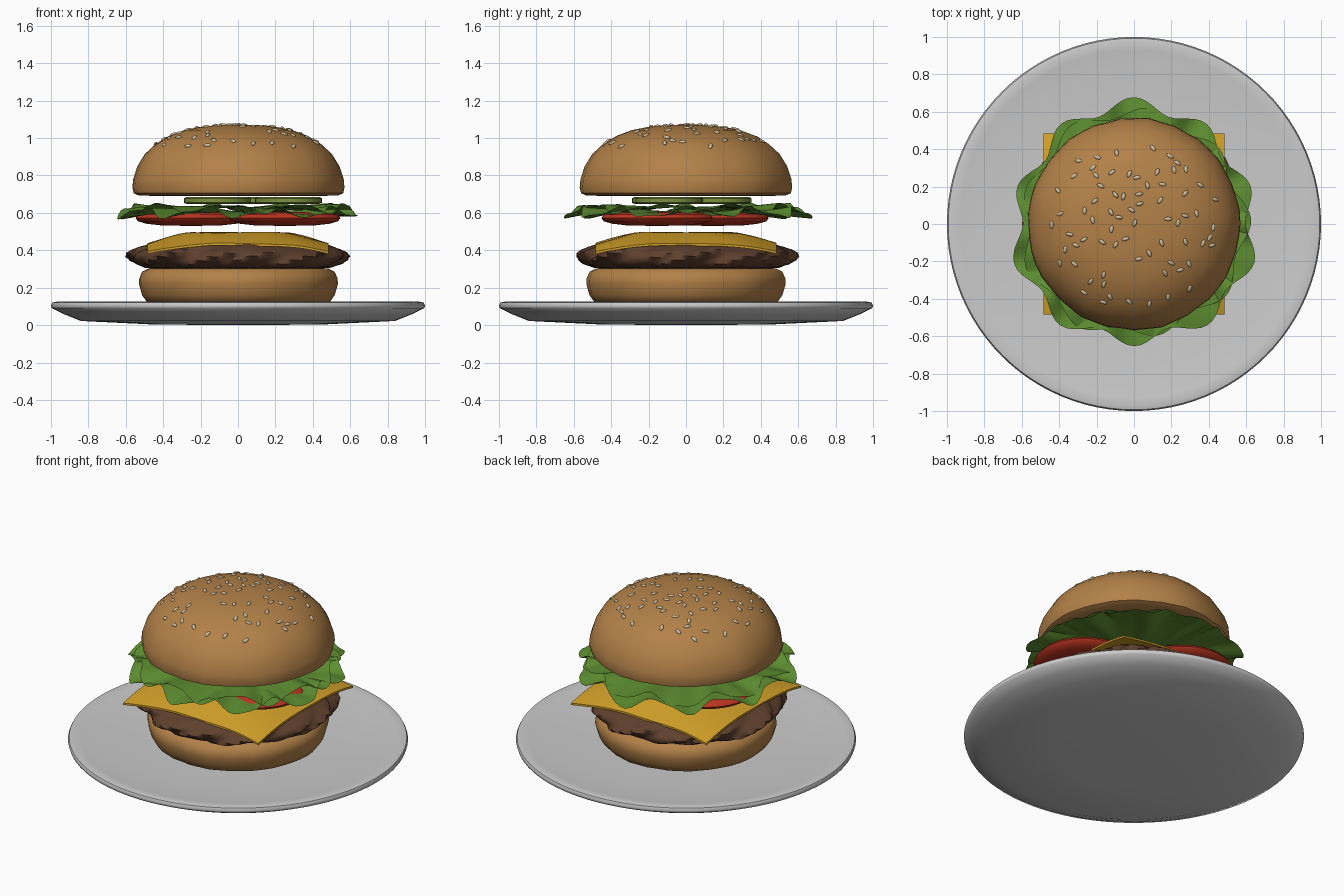
import bpy, bmesh, random
from math import sin, cos, pi, atan2
from mathutils import Vector, Matrix

if "Cube" in bpy.data.objects:
    bpy.data.objects.remove(bpy.data.objects["Cube"])

random.seed(7)


def mat(name, rgb):
    m = bpy.data.materials.new(name)
    m.diffuse_color = (*rgb, 1)
    m.use_nodes = True
    m.node_tree.nodes["Principled BSDF"].inputs["Base Color"].default_value = m.diffuse_color
    return m


BUN = mat("bread", (0.45, 0.22, 0.065))
MEAT = mat("meat", (0.115, 0.052, 0.027))
CHEESE = mat("cheese", (0.66, 0.36, 0.022))
TOMATO = mat("tomato", (0.50, 0.035, 0.015))
LEAF = mat("leaf", (0.11, 0.27, 0.03))
PICKLE = mat("pickle", (0.20, 0.28, 0.05))
SEED = mat("seed", (0.62, 0.50, 0.32))
CHINA = mat("china", (0.75, 0.75, 0.72))


def finish(bm, name, material=None, angle=50):
    bmesh.ops.recalc_face_normals(bm, faces=bm.faces)
    me = bpy.data.meshes.new(name)
    bm.to_mesh(me)
    bm.free()
    ob = bpy.data.objects.new(name, me)
    bpy.context.collection.objects.link(ob)
    if material:
        me.materials.append(material)
    bpy.ops.object.select_all(action='DESELECT')
    ob.select_set(True)
    bpy.context.view_layer.objects.active = ob
    bpy.ops.object.shade_smooth_by_angle(angle=angle * pi / 180)
    return ob


def lathe(name, profile, segs, material=None, warp=None, at=(0, 0, 0), angle=50):
    """Revolve (radius, height) points; the ends at radius 0 become poles."""
    bm = bmesh.new()
    rings = []
    for r, z in profile:
        if r == 0:
            rings.append([bm.verts.new((0, 0, z))] * segs)
            continue
        ring = []
        for i in range(segs):
            t = 2 * pi * i / segs
            rr, zz = warp(r, z, t) if warp else (r, z)
            ring.append(bm.verts.new((rr * cos(t), rr * sin(t), zz)))
        rings.append(ring)
    for a, b in zip(rings, rings[1:]):
        for i in range(segs):
            j = (i + 1) % segs
            quad = list(dict.fromkeys((a[i], a[j], b[j], b[i])))
            bm.faces.new(quad)
    bmesh.ops.translate(bm, verts=bm.verts, vec=at)
    return finish(bm, name, material, angle)


# Plate: shallow dish with a rolled rim
lathe("plate", [(0, 0.0), (0.45, 0.003), (0.84, 0.022), (0.93, 0.058), (0.995, 0.09),
                (1.0, 0.105), (0.993, 0.12), (0.97, 0.125), (0.93, 0.121),
                (0.84, 0.111), (0.6, 0.101), (0.3, 0.096), (0, 0.095)], 96, CHINA)


# Buns, with slight unevenness around the side
def bread(r, z, t):
    return r * (1 + 0.005 * sin(9 * t + 1) + 0.005 * sin(23 * t)), z


lathe("bottom_bun", [(0, 0.1), (0.42, 0.103), (0.49, 0.125), (0.515, 0.16), (0.532, 0.22),
                     (0.53, 0.25), (0.515, 0.285), (0.48, 0.303), (0, 0.305)],
      48, BUN, bread)

TOP = [(0.0, 1.072), (0.10, 1.07), (0.20, 1.06), (0.29, 1.042), (0.37, 1.012), (0.44, 0.97),
       (0.50, 0.915), (0.54, 0.85), (0.563, 0.78), (0.567, 0.735), (0.56, 0.705)]
lathe("top_bun", TOP + [(0.53, 0.692), (0.3, 0.69), (0, 0.69)], 48, BUN, bread)


# Patty with slanted swirling ridges round its edge
def swirl(r, z, t):
    k = max(0, (r - 0.3) / 0.3)
    c = (z - 0.37) * 6
    w = 0.018 * sin(13 * (t - c)) + 0.012 * sin(8 * (t - c) + 2) + 0.008 * sin(21 * (t - c))
    return r + w * k, z + 0.004 * k * sin(13 * (t - c) + 1)


lathe("patty", [(0, 0.30), (0.4, 0.30), (0.50, 0.308), (0.545, 0.325), (0.565, 0.345),
                (0.575, 0.365), (0.568, 0.385), (0.545, 0.402), (0.51, 0.418), (0.46, 0.436),
                (0.4, 0.455), (0.3, 0.475), (0, 0.48)], 120, MEAT, swirl, angle=60)

# Cheese slice draped over the patty
bm = bmesh.new()
bmesh.ops.create_grid(bm, x_segments=28, y_segments=28, size=0.485)
for v in bm.verts:
    x, y = v.co.xy
    q = (abs(x) ** 3 + abs(y) ** 3) ** (1 / 3)
    drop = min(1, max(0, (q - 0.26) / 0.35))
    v.co.z = 0.496 - 0.103 * drop ** 1.25 + 0.003 * sin(14 * x + 3) * sin(11 * y)
bmesh.ops.solidify(bm, geom=bm.faces[:], thickness=0.012)
finish(bm, "cheese", CHEESE)

# Two tomato slices laid side by side on a diagonal
for n, x, y in (("left", -0.25, 0.145), ("right", 0.25, -0.155)):
    lathe(n + "_tomato", [(0, 0.53), (0.16, 0.533), (0.24, 0.542), (0.285, 0.555),
                          (0.298, 0.572), (0.285, 0.59), (0.24, 0.602), (0, 0.608)],
          40, TOMATO, at=(x, y, 0))


# Ruffled lettuce leaves, thin open sheets
def ruffle(phase, lobes):
    def warp(r, z, t):
        k = (r / 0.62) ** 2.5
        rr = r + k * (0.034 * sin(lobes * t + phase) + 0.012 * sin(3 * t + 2 * phase))
        w = 0.026 * sin(lobes * t + phase + 5 * r) + 0.010 * sin((2 * lobes + 1) * t - phase)
        return rr, z + k * w
    return warp


for name, z, size, phase, lobes in (("lower_leaf", 0.610, 0.63, -1.6, 10),
                                    ("upper_leaf", 0.632, 0.59, 1.2, 9)):
    lathe(name, [(0, z)] + [(size * i / 9, z - 0.008 * (i / 9) ** 2) for i in range(1, 10)],
          120, LEAF, ruffle(phase, lobes), angle=80)

# Pickle slices
for i, (x, y) in enumerate([(-0.11, -0.11), (0.27, -0.09), (0.09, 0.17)]):
    lathe(f"pickle_{i + 1}", [(0, 0.648), (0.165, 0.648), (0.18, 0.655), (0.18, 0.677),
                              (0.165, 0.686), (0, 0.686)], 28, PICKLE, at=(x, y, 0))


# Sesame seeds scattered over the dome
def dome(r):
    for (r0, z0), (r1, z1) in zip(TOP, TOP[1:]):
        if r <= r1:
            return z0 + (z1 - z0) * (r - r0) / (r1 - r0), atan2(z0 - z1, r1 - r0)


bm = bmesh.new()
spots = []
while len(spots) < 72:
    r, t = 0.46 * random.random() ** 0.5, random.uniform(0, 2 * pi)
    p = Vector((r * cos(t), r * sin(t), 0))
    if any((p - s).length < 0.04 for s in spots):
        continue
    spots.append(p)
    p = p.copy()
    p.z, slope = dome(r)
    m = (Matrix.Translation(p) @ Matrix.Rotation(t, 4, 'Z') @ Matrix.Rotation(slope, 4, 'Y')
         @ Matrix.Rotation(random.uniform(0, pi), 4, 'Z') @ Matrix.Diagonal((0.022, 0.011, 0.009, 1)))
    bmesh.ops.create_uvsphere(bm, u_segments=8, v_segments=6, radius=1, matrix=m)
finish(bm, "sesame_seeds", SEED)
